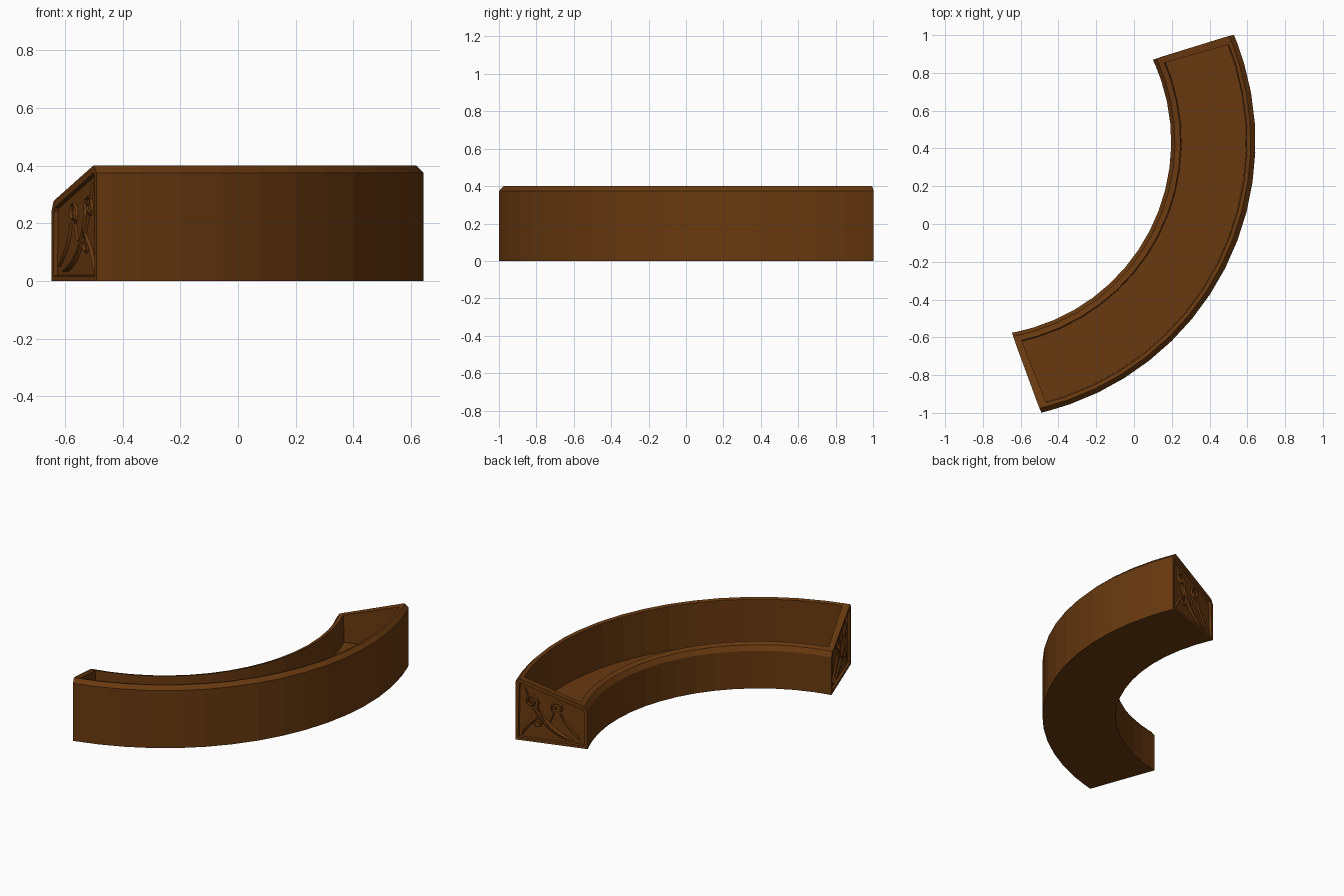
import bpy, bmesh, math
from mathutils import Vector

if "Cube" in bpy.data.objects:
    bpy.data.objects.remove(bpy.data.objects["Cube"])

CX, CY = -0.829, 0.434          # centre of the arc
RI, RO = 1.026, 1.472           # inner and outer radius
RECESS = 0.014                  # depth of the carved end panels

wood = bpy.data.materials.new("brown_wood")
wood.diffuse_color = (0.14, 0.041, 0.005, 1)
wood.use_nodes = True
wood.node_tree.nodes["Principled BSDF"].inputs["Base Color"].default_value = wood.diffuse_color


def finish(name, bm):
    mesh = bpy.data.meshes.new(name)
    bm.to_mesh(mesh)
    bm.free()
    mesh.materials.append(wood)
    obj = bpy.data.objects.new(name, mesh)
    bpy.context.collection.objects.link(obj)
    return obj


def place(r, f, z):
    """Point at radius r, fraction f along the arc; ends are cut slightly askew."""
    k = (r - RI) / (RO - RI)
    a0 = 25.1 + (22.7 - 25.1) * k
    a1 = -79.7 + (-76.7 + 79.7) * k
    a = math.radians(a0 + (a1 - a0) * f)
    return Vector((CX + r * math.cos(a), CY + r * math.sin(a), z))


# Curved trough: cross-section swept along the arc, with solid sloped end walls
profile = [(RI, 0), (RO, 0), (RO, 0.375), (RO - 0.025, 0.40), (RO - 0.045, 0.394),
           (RO - 0.05, 0.11), (RI + 0.055, 0.11), (RI + 0.05, 0.285),
           (RI + 0.02, 0.275), (RI, 0.245)]
full = list(range(10))
block = [0, 1, 2, 3, 4, 7, 8, 9]
stations = [0, 0.018] + [i / 16 for i in range(1, 16)] + [0.982, 1]

bm = bmesh.new()
rings = [[bm.verts.new(place(r, f, z)) for r, z in profile] for f in stations]
last = len(rings) - 1
for s in range(last):
    loop = block if s in (0, last - 1) else full
    for i, a in enumerate(loop):
        b = loop[(i + 1) % len(loop)]
        bm.faces.new((rings[s][a], rings[s][b], rings[s + 1][b], rings[s + 1][a]))
for s in (1, last - 1):
    bm.faces.new([rings[s][i] for i in (4, 5, 6, 7)])
caps = [bm.faces.new([rings[s][i] for i in block]) for s in (0, last)]
bmesh.ops.delete(bm, geom=[v for v in bm.verts if not v.link_faces], context='VERTS')
bmesh.ops.recalc_face_normals(bm, faces=bm.faces)

# Recessed panel in each end
bmesh.ops.inset_individual(bm, faces=caps, thickness=0.025, depth=0)
bmesh.ops.inset_individual(bm, faces=caps, thickness=0.004, depth=-RECESS)
finish("curved_trough", bm)


def spiral(cx, cz, radius, start, turns, tail):
    """Stem point(s) followed by a curl winding inward; (across, height)."""
    pts = list(tail)
    for i in range(19):
        t = i / 18
        a = math.radians(start + 360 * turns * t)
        r = radius * (1 - 0.75 * t)
        pts.append((cx + r * math.cos(a), cz + r * math.sin(a)))
    return pts


def smooth_path(p, n=14):
    """Quadratic curve through three control points."""
    return [tuple((1 - t) ** 2 * p[0][k] + 2 * t * (1 - t) * p[1][k] + t * t * p[2][k]
                  for k in (0, 1)) for t in (i / n for i in range(n + 1))]


# Carved scrollwork: strokes as (points, widest half-width)
strokes = [
    (smooth_path([(0.09, 0.035), (0.24, 0.07), (0.30, 0.20)]), 0.014),
    (smooth_path([(0.13, 0.035), (0.31, 0.10), (0.39, 0.34)]), 0.010),
    (smooth_path([(0.05, 0.05), (0.15, 0.13), (0.17, 0.20)]), 0.007),
    (smooth_path([(0.30, 0.17), (0.37, 0.12), (0.41, 0.035)]), 0.010),
    (spiral(0.19, 0.235, 0.042, -60, 1.3, [(0.235, 0.14)]), 0.008),
    (spiral(0.35, 0.255, 0.045, 215, -1.3, [(0.29, 0.16)]), 0.008),
    (spiral(0.31, 0.125, 0.036, 170, -1.3, [(0.24, 0.09)]), 0.008),
]


def scrollwork(name, f):
    inner, outer = place(RI, f, 0), place(RO, f, 0)
    across = (outer - inner).normalized()
    out = across.cross(Vector((0, 0, 1)))
    if out.dot(place(1.25, f, 0) - place(1.25, 0.5, 0)) < 0:
        out = -out
    bm = bmesh.new()

    def vert(a, z, depth):
        return bm.verts.new(inner + across * a + Vector((0, 0, z)) + out * depth)

    for pts, width in strokes:
        prev = None
        for i, (a, z) in enumerate(pts):
            p, q = pts[max(i - 1, 0)], pts[min(i + 1, len(pts) - 1)]
            d = Vector((q[0] - p[0], q[1] - p[1])).normalized()
            w = width * (0.25 + 0.75 * math.sin(math.pi * (i + 0.5) / len(pts)))
            row = [vert(a - d.y * w, z + d.x * w, -RECESS),
                   vert(a, z, -0.004),
                   vert(a + d.y * w, z - d.x * w, -RECESS)]
            if prev:
                for k in (0, 1):
                    bm.faces.new((prev[k], prev[k + 1], row[k + 1], row[k]))
            prev = row
    bm.normal_update()
    for face in bm.faces:
        if face.normal.dot(out) < 0:
            face.normal_flip()
    finish(name, bm)


scrollwork("back_end_scrollwork", 0)
scrollwork("front_end_scrollwork", 1)
